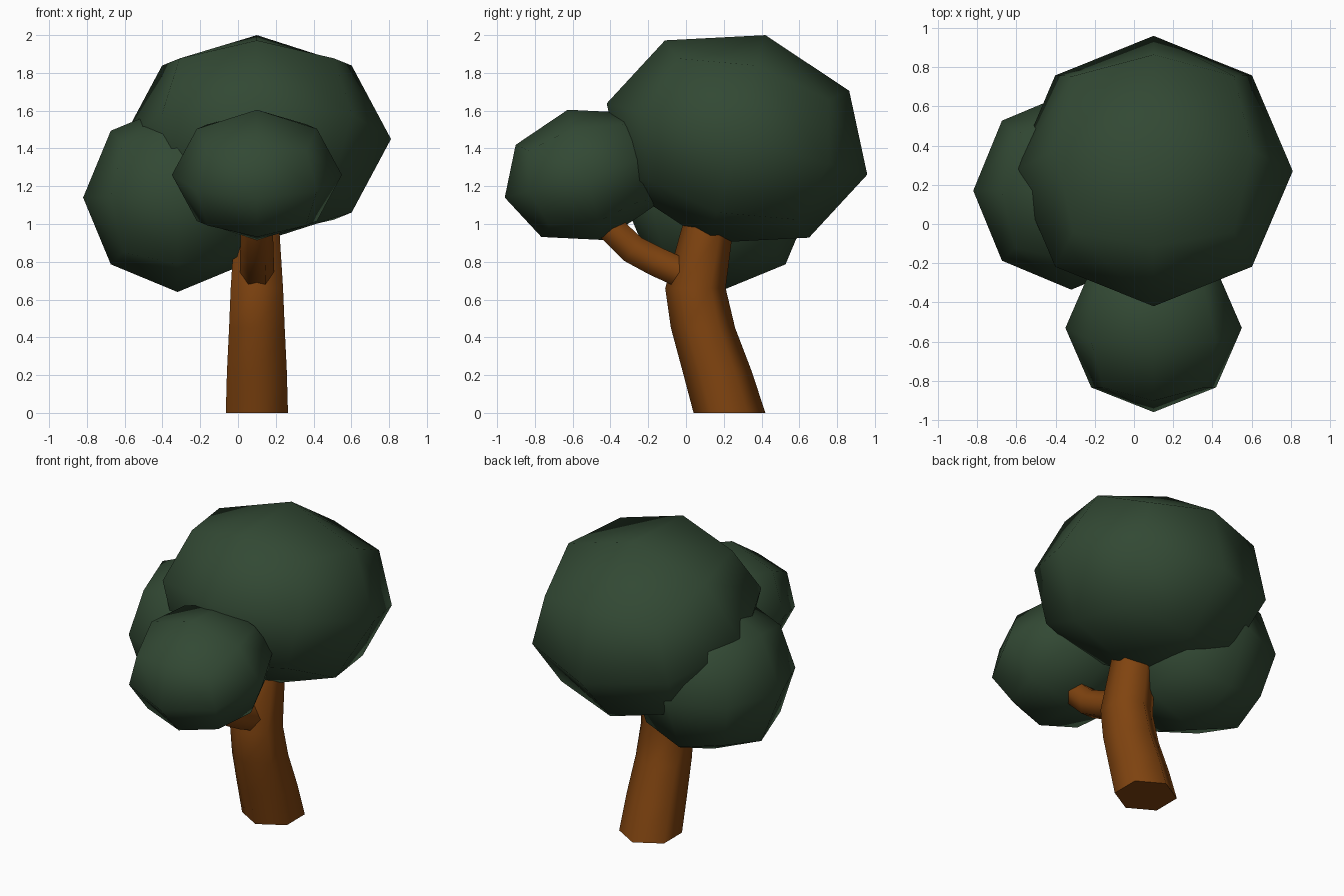
import bpy, bmesh, math
from mathutils import Matrix, Vector

if "Cube" in bpy.data.objects:
    bpy.data.objects.remove(bpy.data.objects["Cube"])


def material(name, rgb):
    m = bpy.data.materials.new(name)
    m.diffuse_color = (*rgb, 1)
    m.use_nodes = True
    m.node_tree.nodes["Principled BSDF"].inputs["Base Color"].default_value = m.diffuse_color
    return m


leaf = material("dark_green_leaves", (0.032, 0.066, 0.034))
bark = material("brown_bark", (0.215, 0.057, 0.005))


def finish(bm, name, mat):
    bmesh.ops.recalc_face_normals(bm, faces=bm.faces[:])
    for f in bm.faces:
        f.smooth = len(f.verts) <= 4      # end caps stay flat
    me = bpy.data.meshes.new(name)
    bm.to_mesh(me)
    bm.free()
    me.materials.append(mat)
    ob = bpy.data.objects.new(name, me)
    bpy.context.collection.objects.link(ob)
    return ob


def leaf_ball(name, centre, radii, tilt):
    """Rounded cube (2 x 2 faces a side) stretched and tilted about x."""
    bm = bmesh.new()
    bmesh.ops.create_cube(bm, size=2)
    bmesh.ops.subdivide_edges(bm, edges=bm.edges[:], cuts=1, use_grid_fill=True)
    for v in bm.verts:
        v.co.normalize()
    bm.transform(Matrix.Translation(centre)
                 @ Matrix.Rotation(math.radians(tilt), 4, 'X')
                 @ Matrix.Diagonal((*radii, 1)))
    return finish(bm, name, leaf)


def limb(name, x, rings, turn):
    """Six-sided tube; each ring is (y, z, radius, lean in degrees)."""
    bm = bmesh.new()
    loops = []
    for y, z, r, lean in rings:
        t = math.radians(lean)
        loop = []
        for i in range(6):
            a = math.radians(60 * i + turn)
            s = r * math.sin(a)
            loop.append(bm.verts.new((x + r * math.cos(a),
                                      y + s * math.cos(t), z + s * math.sin(t))))
        loops.append(loop)
    for a, b in zip(loops, loops[1:]):
        for i in range(6):
            j = (i + 1) % 6
            bm.faces.new((a[i], a[j], b[j], b[i]))
    bm.faces.new(loops[0])
    bm.faces.new(loops[-1])
    return finish(bm, name, bark)


# Crown: three leaf balls
leaf_ball("main_crown", (0.1, 0.27, 1.45), (0.71, 0.715, 0.57), -15.3)
leaf_ball("front_crown", (0.1, -0.53, 1.26), (0.45, 0.446, 0.358), 15.6)
leaf_ball("left_crown", (-0.32, 0.17, 1.14), (0.5, 0.505, 0.5), 0)

# Leaning trunk
limb("trunk", 0.1, [(0.23, 0, 0.19, 0), (0.165, 0.22, 0.183, 0),
                    (0.09, 0.45, 0.17, 0), (0.05, 0.66, 0.16, 0),
                    (0.11, 0.96, 0.138, 0), (0.17, 1.2, 0.125, 0)], 30)

# Side branch reaching to the front crown
limb("branch", 0.1, [(0.0, 0.73, 0.09, 65), (-0.155, 0.80, 0.09, 63),
                     (-0.28, 0.865, 0.088, 54), (-0.405, 0.985, 0.084, 45),
                     (-0.48, 1.08, 0.08, 40)], 0)
